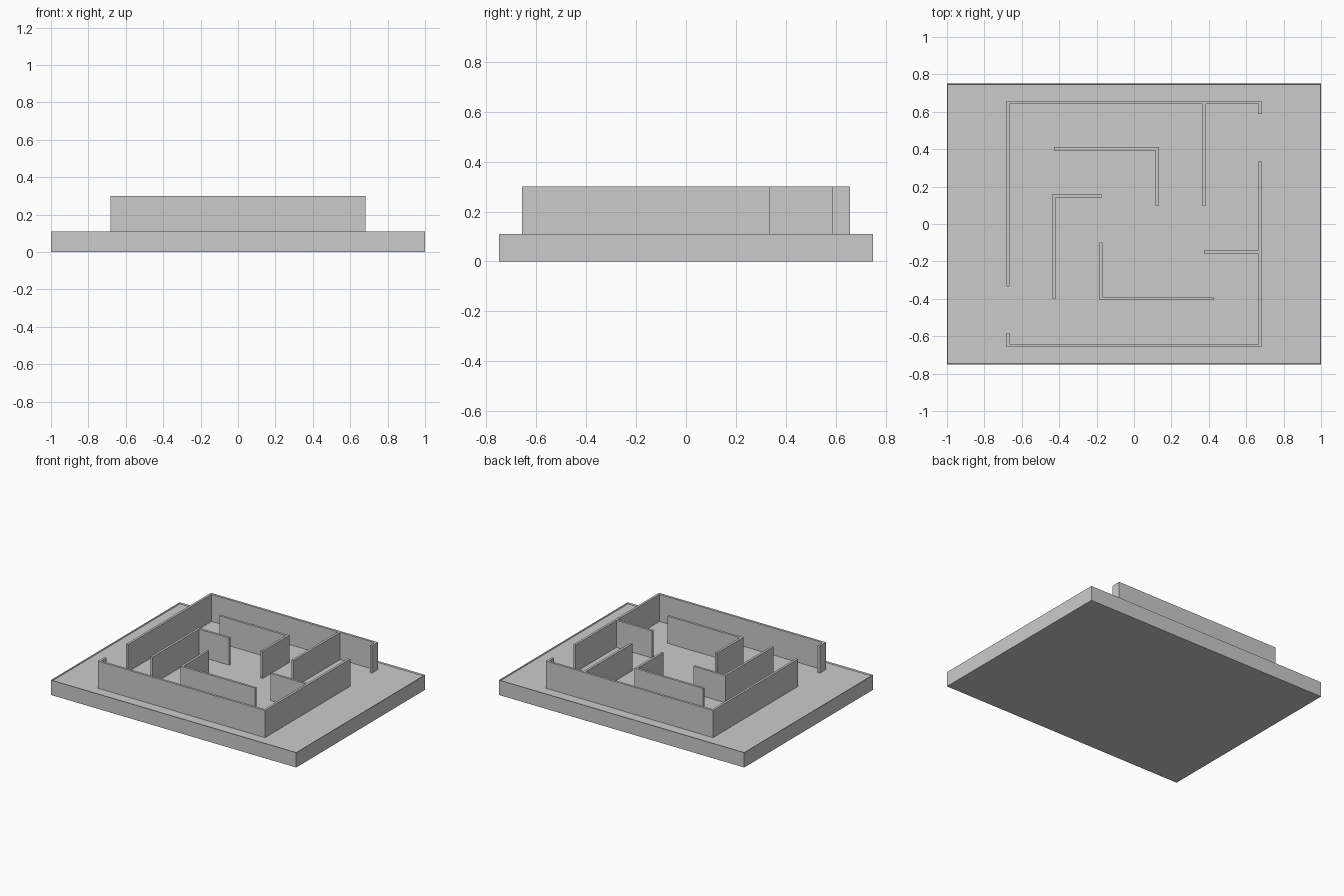
import bpy, bmesh
from mathutils import Vector

if "Cube" in bpy.data.objects:
    bpy.data.objects.remove(bpy.data.objects["Cube"])

FLOOR, TOP, THICK = 0.10, 0.30, 0.017


def finish(bm, name):
    bmesh.ops.recalc_face_normals(bm, faces=bm.faces)
    mesh = bpy.data.meshes.new(name)
    bm.to_mesh(mesh)
    bm.free()
    obj = bpy.data.objects.new(name, mesh)
    bpy.context.collection.objects.link(obj)
    return obj


def wall(name, path):
    """Thin upright wall following a centre line, with mitred corners."""
    pts = [Vector(p) for p in path]
    dirs = [(b - a).normalized() for a, b in zip(pts, pts[1:])]
    left, right = [], []
    for i, p in enumerate(pts):
        d0, d1 = dirs[max(i - 1, 0)], dirs[min(i, len(dirs) - 1)]
        n0, n1 = Vector((-d0.y, d0.x)), Vector((-d1.y, d1.x))
        off = (n0 + n1) / (1 + n0.dot(n1)) * THICK / 2
        left.append(p + off)
        right.append(p - off)
    bm = bmesh.new()
    # one quad per straight run, so the corners stay clean
    lv = [bm.verts.new((p.x, p.y, FLOOR)) for p in left]
    rv = [bm.verts.new((p.x, p.y, FLOOR)) for p in right]
    face = bm.faces.new(lv + rv[::-1])
    ext = bmesh.ops.extrude_face_region(bm, geom=[face], use_keep_orig=True)
    verts = [v for v in ext["geom"] if isinstance(v, bmesh.types.BMVert)]
    bmesh.ops.translate(bm, verts=verts, vec=(0, 0, TOP - FLOOR))
    return finish(bm, name)


# Base board: slab with a very thin raised rim around the floor
bm = bmesh.new()
bmesh.ops.create_cube(bm, size=1)
bmesh.ops.scale(bm, verts=bm.verts, vec=(2, 1.5, 0.11))
bmesh.ops.translate(bm, verts=bm.verts, vec=(0, 0, 0.055))
bm.normal_update()
top = max(bm.faces, key=lambda f: f.calc_center_median().z)
bmesh.ops.inset_region(bm, faces=[top], thickness=0.004)
bmesh.ops.translate(bm, verts=top.verts, vec=(0, 0, FLOOR - 0.11))
finish(bm, "base_board")

# Outer walls, leaving an entrance and an exit
X, Y = 0.673, 0.650
wall("outer_wall_front", [(-X, -0.585), (-X, -Y), (X, -Y), (X, 0.335)])
wall("outer_wall_back", [(-X, -0.333), (-X, Y), (X, Y), (X, 0.588)])

# Spurs joined to the outer walls
wall("back_spur", [(0.376, Y - THICK / 2), (0.376, 0.10)])
wall("right_spur", [(X - THICK / 2, -0.148), (0.373, -0.148)])

# Free-standing L-shaped inner walls
wall("inner_wall_back", [(-0.428, 0.402), (0.124, 0.402), (0.124, 0.098)])
wall("inner_wall_left", [(-0.426, -0.397), (-0.426, 0.151), (-0.174, 0.151)])
wall("inner_wall_front", [(-0.176, -0.098), (-0.176, -0.398), (0.424, -0.398)])
